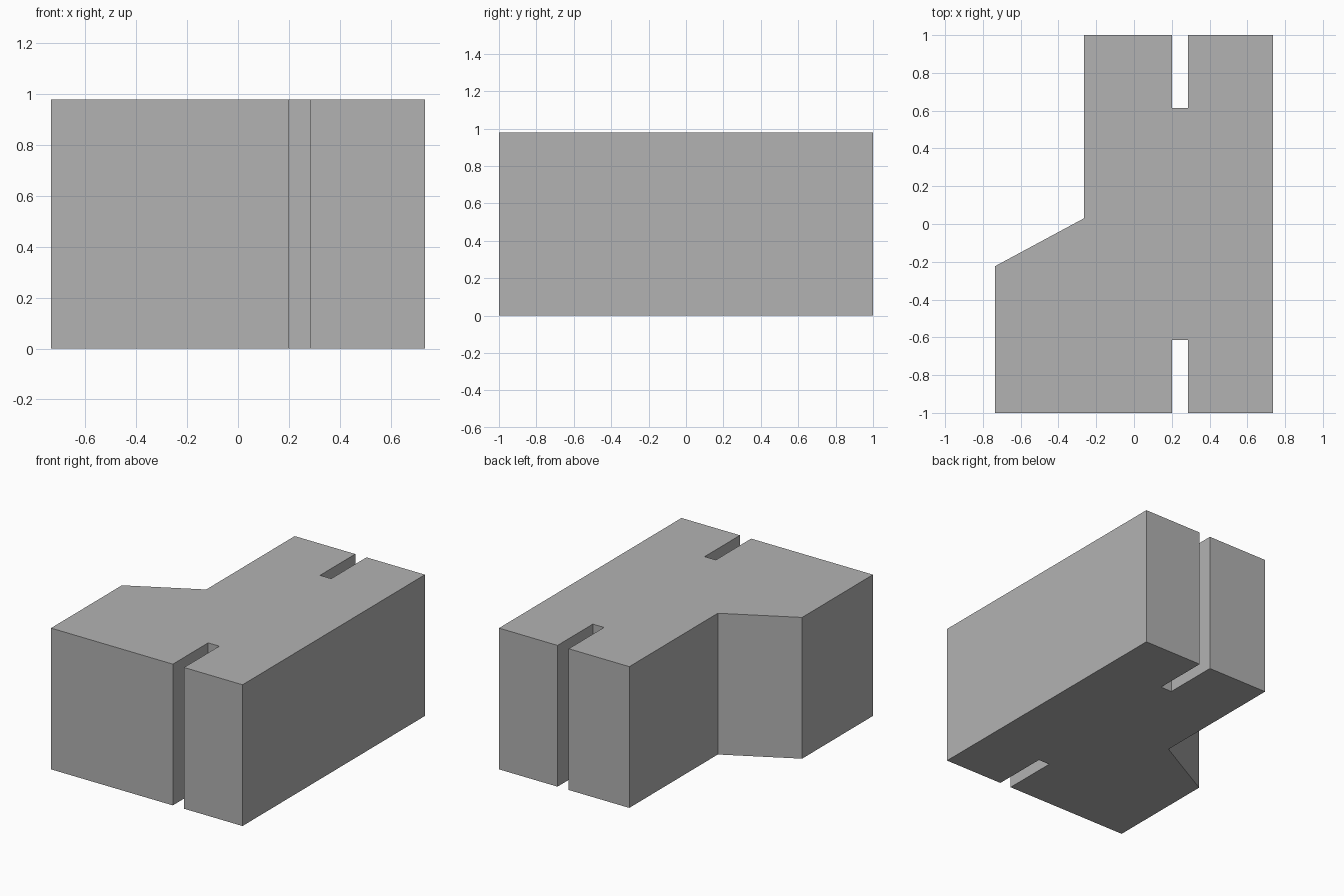
import bpy
import bmesh

cube = bpy.data.objects.get("Cube")
if cube:
    bpy.data.objects.remove(cube, do_unlink=True)

HEIGHT = 0.98
SIDE, STEP = 0.735, -0.265         # outer half width, x of the narrow rear part
SLOT_A, SLOT_B, SLOT_END = 0.2, 0.286, 0.613

# Single flat grey
grey = bpy.data.materials.new("plain grey")
colour = (0.448, 0.448, 0.448, 1)
grey.diffuse_color = colour
grey.use_nodes = True
grey.node_tree.nodes["Principled BSDF"].inputs["Base Color"].default_value = colour


def slot(end):
    """Outline of a slot cut into the front (-1) or rear (+1), left to right."""
    return [(SLOT_A, end), (SLOT_A, end * SLOT_END),
            (SLOT_B, end * SLOT_END), (SLOT_B, end)]


# Plan outline, counter-clockwise from the front right corner
outline = [(-SIDE, -1), *slot(-1), (SIDE, -1), (SIDE, 1), *reversed(slot(1)),
           (STEP, 1), (STEP, 0.03), (-SIDE, -0.223)]

# Extrude the plan into the slotted block
bm = bmesh.new()
base = bm.faces.new([bm.verts.new((x, y, 0)) for x, y in outline])
top = bmesh.ops.extrude_face_region(bm, geom=[base], use_keep_orig=True)["geom"]
bmesh.ops.translate(bm, vec=(0, 0, HEIGHT),
                    verts=[v for v in top if isinstance(v, bmesh.types.BMVert)])
bmesh.ops.recalc_face_normals(bm, faces=bm.faces[:])

mesh = bpy.data.meshes.new("slotted_block")
bm.to_mesh(mesh)
bm.free()
mesh.materials.append(grey)
block = bpy.data.objects.new("slotted_block", mesh)
bpy.context.collection.objects.link(block)
